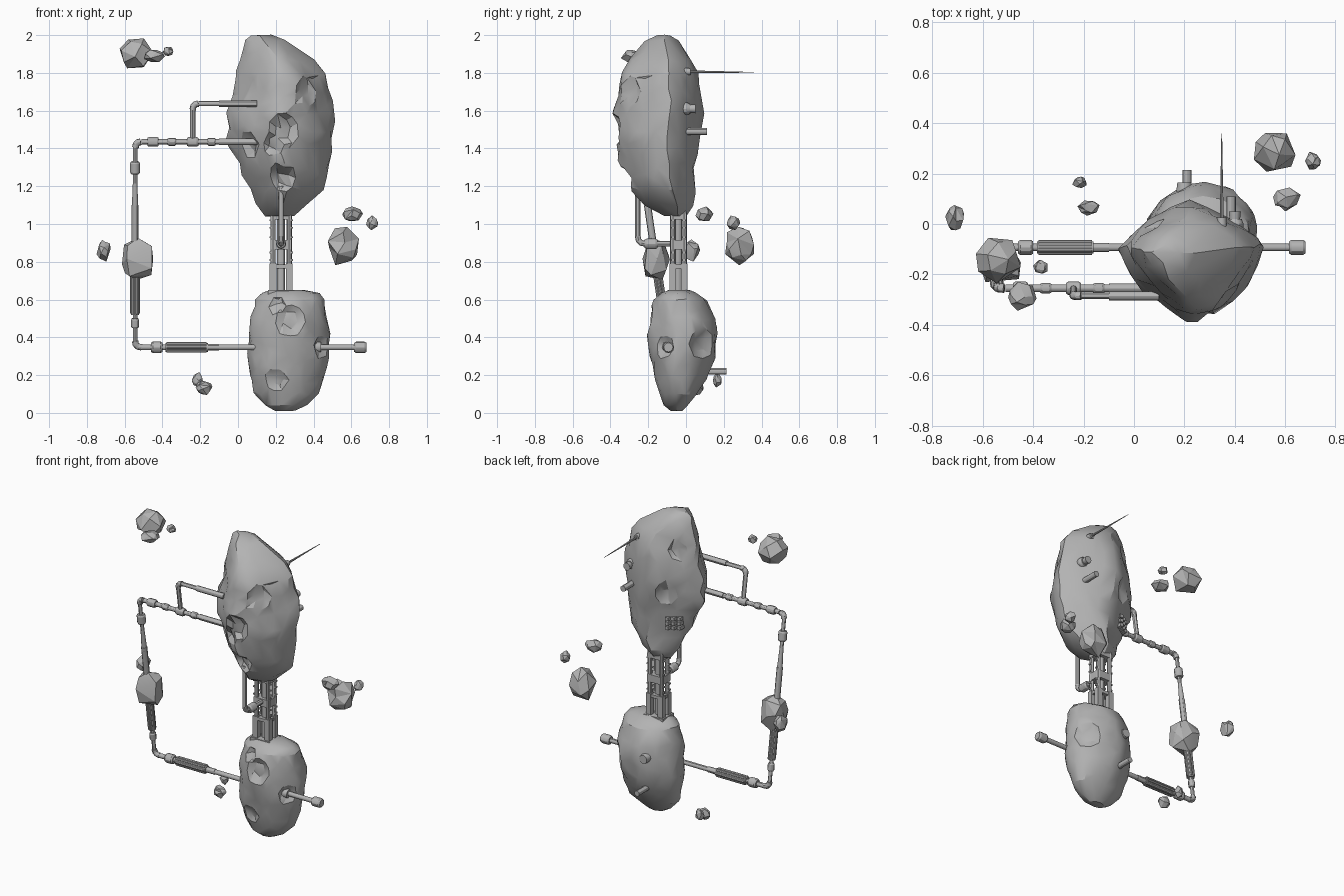
import bpy, bmesh, math
from mathutils import Vector, noise

cube = bpy.data.objects.get("Cube")
if cube:
    bpy.data.objects.remove(cube)

grey = bpy.data.materials.new("stone grey")
grey.use_nodes = True
grey.diffuse_color = (0.45, 0.45, 0.45, 1)
grey.node_tree.nodes["Principled BSDF"].inputs["Base Color"].default_value = (0.45, 0.45, 0.45, 1)


def finish(name, bm, angle=30, keep=1.0):
    """Turn a bmesh into a shaded object, optionally reduced to coarser facets."""
    bmesh.ops.recalc_face_normals(bm, faces=bm.faces)
    mesh = bpy.data.meshes.new(name)
    bm.to_mesh(mesh)
    bm.free()
    mesh.materials.append(grey)
    ob = bpy.data.objects.new(name, mesh)
    bpy.context.collection.objects.link(ob)
    bpy.ops.object.select_all(action='DESELECT')
    ob.select_set(True)
    bpy.context.view_layer.objects.active = ob
    if keep < 1:
        mod = ob.modifiers.new("facets", 'DECIMATE')
        mod.ratio = keep
        bpy.ops.object.modifier_apply(modifier=mod.name)
    bpy.ops.object.shade_smooth_by_angle(angle=math.radians(angle))
    return ob


def add_rod(bm, a, b, r, r2=None, sides=12):
    a, b = Vector(a), Vector(b)
    geo = bmesh.ops.create_cone(bm, cap_ends=True, segments=sides, radius1=r,
                                radius2=r if r2 is None else r2, depth=(b - a).length)
    turn = (b - a).to_track_quat('Z', 'Y')
    for v in geo['verts']:
        v.co = turn @ v.co + (a + b) / 2


def rod(name, a, b, r, r2=None, sides=12):
    bm = bmesh.new()
    add_rod(bm, a, b, r, r2, sides)
    return finish(name, bm)


def coupling(name, a, b, r):
    """Collar with chamfered ends."""
    bm = bmesh.new()
    a, b = Vector(a), Vector(b)
    c = (b - a) * 0.15
    add_rod(bm, a, a + c, r * 0.8, r)
    add_rod(bm, a + c, b - c, r)
    add_rod(bm, b - c, b, r, r * 0.8)
    return finish(name, bm)


def ribbed(name, a, b, r):
    """Core pipe wrapped in lengthwise ribs."""
    bm = bmesh.new()
    a, b = Vector(a), Vector(b)
    add_rod(bm, a, b, r * 0.8)
    turn = (b - a).to_track_quat('Z', 'Y')
    for i in range(6):
        t = i * math.pi / 3
        off = turn @ Vector((math.cos(t), math.sin(t), 0)) * r * 0.68
        add_rod(bm, a.lerp(b, 0.03) + off, a.lerp(b, 0.97) + off, r * 0.32, sides=8)
    return finish(name, bm)


def elbow(name, a, corner, b, r):
    """Bent pipe through a rounded corner."""
    a, corner, b = Vector(a), Vector(corner), Vector(b)
    path = [a.lerp(corner, t).lerp(corner.lerp(b, t), t) for t in (0, 0.33, 0.67, 1)]
    bm = bmesh.new()
    for p, q in zip(path, path[1:]):
        add_rod(bm, p, q, r)
    for p in path[1:-1]:
        geo = bmesh.ops.create_uvsphere(bm, u_segments=10, v_segments=6, radius=r)
        bmesh.ops.translate(bm, verts=geo['verts'], vec=p)
    return finish(name, bm)


def boxes(name, items):
    """Several boxes in one object, each given as centre and size."""
    bm = bmesh.new()
    for c, s in items:
        geo = bmesh.ops.create_cube(bm, size=1)
        for v in geo['verts']:
            v.co = Vector(c) + v.co * Vector(s)
    return finish(name, bm)


def asteroid(name, rows, split, lean_power, full_power, dents, seed):
    """Ball stretched to outline rows (z, x min, x max, y min, y max), then dented.
    The front left quarter uses the fuller power, the rest the leaner one."""
    bm = bmesh.new()
    bmesh.ops.create_icosphere(bm, subdivisions=5, radius=1)
    low, high = rows[0][0], rows[-1][0]
    for v in bm.verts:
        z = low + (v.co.z + 1) / 2 * (high - low)
        i = max(k for k in range(len(rows) - 1) if rows[k][0] <= z + 1e-6)
        p, q = rows[i], rows[i + 1]
        f = (z - p[0]) / (q[0] - p[0])
        _, x0, x1, y0, y1 = [m + (n - m) * f for m, n in zip(p, q)]
        t = math.atan2(v.co.y, v.co.x)
        c, s = math.cos(t), math.sin(t)
        e = full_power if c > 0 > s else lean_power
        k = (abs(c) ** e + abs(s) ** e) ** (-1 / e)
        flat = 0 if abs(v.co.z) > 0.9999 else 1
        xm, ym = (x0 + x1) / 2, y0 + (y1 - y0) * split
        out = flat * k * Vector((c * (x1 - x0) / 2, s * ((y1 - ym) if s > 0 else (ym - y0)), 0))
        pt = Vector((xm, ym, z)) + out
        bump = noise.noise(pt * 8 + Vector((seed, 0, 0))) + 0.5 * noise.noise(pt * 15 + Vector((0, seed, 0)))
        pt += out * (bump * 0.08)
        for centre, r, depth in dents:
            d = (pt - Vector(centre)).length / r
            if d < 1:
                pt -= out.normalized() * depth * min(1, 2.5 * (1 - d))
        v.co = pt
    return finish(name, bm, 26, 0.1)


def pebble(name, centre, size, seed, square=0.0):
    """Small chunky loose rock, made blockier by the square amount."""
    bm = bmesh.new()
    bmesh.ops.create_icosphere(bm, subdivisions=3, radius=1)
    for v in bm.verts:
        n = noise.noise(v.co * 1.7 + Vector((seed * 3.7, seed, 0)))
        block = 1 + square * (1 / max(abs(c) for c in v.co) - 1)
        v.co = Vector(centre) + v.co * block * (1 + 0.25 * n) * Vector(size)
    return finish(name, bm, 15, 0.1)


# Two main asteroids
asteroid("upper_asteroid", [
    (1.04, 0.15, 0.29, -0.11, 0.0), (1.1, 0.1, 0.37, -0.22, 0.04), (1.18, 0.06, 0.45, -0.29, 0.05),
    (1.3, 0.0, 0.49, -0.34, 0.05), (1.5, -0.06, 0.51, -0.4, 0.08), (1.6, -0.06, 0.5, -0.39, 0.09),
    (1.7, -0.03, 0.49, -0.37, 0.08), (1.8, -0.01, 0.46, -0.34, 0.06), (1.865, 0.01, 0.41, -0.3, 0.03),
    (1.9, 0.015, 0.35, -0.28, 0.01), (1.97, 0.03, 0.25, -0.22, -0.04), (2.0, 0.07, 0.18, -0.15, -0.09)],
    0.62, 1.32, 1.5, [
    ((0.35, -0.29, 1.7), 0.07, 0.025), ((0.24, -0.38, 1.5), 0.08, 0.045), ((0.17, -0.36, 1.42), 0.06, 0.035),
    ((0.23, -0.32, 1.24), 0.075, 0.045), ((0.06, -0.25, 1.42), 0.06, 0.025), ((0.06, 0.0, 1.78), 0.06, 0.025),
    ((0.12, 0.03, 1.5), 0.07, 0.025)], 3.1)
asteroid("lower_asteroid", [
    (0.01, 0.2, 0.3, -0.08, -0.02), (0.04, 0.15, 0.36, -0.12, 0.01), (0.1, 0.09, 0.43, -0.14, 0.06),
    (0.2, 0.06, 0.46, -0.17, 0.12), (0.3, 0.06, 0.48, -0.19, 0.15), (0.42, 0.06, 0.48, -0.2, 0.165),
    (0.5, 0.07, 0.47, -0.2, 0.15), (0.6, 0.09, 0.46, -0.17, 0.1), (0.635, 0.13, 0.43, -0.13, 0.05),
    (0.65, 0.17, 0.36, -0.1, 0.02)], 0.5, 1.9, 1.9, [
    ((0.28, -0.2, 0.49), 0.08, 0.035), ((0.2, -0.18, 0.58), 0.05, 0.025), ((0.43, 0.08, 0.37), 0.08, 0.025),
    ((0.2, -0.17, 0.17), 0.06, 0.02), ((0.44, -0.11, 0.35), 0.055, 0.025)], 8.4)

# Neck truss between the asteroids
nx, ny = 0.228, -0.04
for i, (sx, sy) in enumerate([(-1, -1), (1, -1), (-1, 1), (1, 1)]):
    px, py = nx + sx * 0.043, ny + sy * 0.03
    boxes(f"neck_post_{i}", [((px, py, 0.69), (0.035, 0.034, 0.2))])
    rod(f"neck_rail_{i}", (px, py, 0.7), (px, py, 1.12), 0.014, sides=8)
    boxes(f"neck_bolts_{i}", [((px + sx * 0.012, py, z), (0.014, 0.016, 0.01))
                              for z in (0.81, 0.85, 0.93, 0.98, 1.02)])
rod("neck_core", (nx, ny, 0.6), (nx, ny, 1.12), 0.022)
boxes("neck_collars", [((nx, ny, z), (0.11, 0.085, h))
                       for z, h in ((0.775, 0.02), (0.89, 0.05), (1.04, 0.03))])
boxes("neck_base", [((nx, ny, 0.635), (0.14, 0.115, 0.03))])

# Feed pipe from the upper asteroid to the neck
rod("feed_pipe_drop", (nx, -0.255, 1.2), (nx, -0.255, 0.93), 0.014)
elbow("feed_pipe_elbow", (nx, -0.255, 0.935), (nx, -0.255, 0.895), (nx, -0.215, 0.895), 0.015)
coupling("feed_pipe_coupling", (nx, -0.22, 0.895), (nx, -0.15, 0.895), 0.027)
rod("feed_pipe_end", (nx, -0.16, 0.895), (nx, ny, 0.895), 0.015)

# Upper side arm
ax, ay, az = -0.54, -0.255, 1.435
rod("upper_arm_pipe", (0.1, ay, az), (-0.51, ay, az), 0.014)
rod("upper_arm_sleeve", (0.1, ay, az), (-0.1, ay, az), 0.018)
for i, (x, h, r) in enumerate([(-0.45, 0.03, 0.026), (-0.35, 0.022, 0.021), (-0.24, 0.03, 0.026), (-0.14, 0.022, 0.021)]):
    coupling(f"upper_arm_coupling_{i}", (x - h, ay, az), (x + h, ay, az), r)
elbow("upper_arm_elbow", (-0.515, ay, az), (ax - 0.002, ay, az), (ax - 0.003, -0.25, 1.405), 0.018)

# Branch pipe above the side arm
rod("branch_sleeve", (0.1, -0.285, 1.637), (-0.1, -0.285, 1.637), 0.018)
rod("branch_pipe", (-0.09, -0.285, 1.637), (-0.21, -0.285, 1.637), 0.013)
elbow("branch_elbow", (-0.21, -0.285, 1.637), (-0.24, -0.285, 1.637), (-0.24, -0.283, 1.605), 0.017)
rod("branch_drop", (-0.24, -0.283, 1.61), (-0.24, ay, az), 0.014)


# Long leaning arm, with the depth following its height
def lean(z):
    return (ax - 0.005, -0.095 - 0.15 * (z - 0.36) / 1.02, z)


rod("long_arm_core", lean(0.38), lean(1.42), 0.012)
coupling("long_arm_top_coupling", lean(1.265), lean(1.33), 0.027)
rod("long_arm_taper", lean(1.09), lean(1.24), 0.017, 0.011)
rod("long_arm_sleeve", lean(0.88), lean(1.1), 0.019)
ribbed("long_arm_ribbed", lean(0.52), lean(0.74), 0.027)
coupling("long_arm_low_coupling", lean(0.45), lean(0.5), 0.021)
pebble("arm_rock", (-0.53, -0.16, 0.81), (0.08, 0.066, 0.1), 6, 0.4)
elbow("long_arm_elbow", lean(0.38), (ax - 0.004, -0.093, 0.347), (-0.51, -0.093, 0.347), 0.017)

# Lower arm through the lower asteroid
ly, lz = -0.093, 0.347
rod("lower_arm_pipe", (-0.52, ly, lz), (0.64, ly, lz), 0.015)
coupling("lower_arm_coupling", (-0.46, ly, lz), (-0.4, ly, lz), 0.03)
ribbed("lower_arm_ribbed", (-0.385, ly, lz), (-0.16, ly, lz), 0.03)
rod("lower_arm_sleeve", (-0.17, ly, lz), (-0.1, ly, lz), 0.018)
coupling("lower_arm_end", (0.615, ly, lz), (0.68, ly, lz), 0.03)
rod("lower_arm_socket", (0.36, ly, lz), (0.44, ly, lz), 0.04, 0.028)

# Antenna and rear fittings
rod("antenna_mount", (0.348, -0.08, 1.806), (0.348, 0.025, 1.806), 0.024, 0.018)
rod("antenna", (0.348, 0.0, 1.806), (0.348, 0.36, 1.803), 0.008, 0.0015, 8)
coupling("rear_nozzle_base", (0.4, -0.1, 1.61), (0.4, 0.02, 1.61), 0.034)
rod("rear_nozzle", (0.4, 0.0, 1.61), (0.4, 0.05, 1.61), 0.019, 0.024)
rod("rear_pipe", (0.385, -0.08, 1.49), (0.385, 0.11, 1.49), 0.019)
rod("lower_rear_pipe", (0.21, 0.03, 0.22), (0.21, 0.215, 0.22), 0.018)
rod("lower_rear_port", (0.2, 0.1, 0.43), (0.2, 0.165, 0.43), 0.036, 0.028)
boxes("side_machinery", [((0.06 + 0.03 * i, -0.03 + 0.02 * i, 1.27 + 0.03 * j), (0.024, 0.045, 0.022))
                         for i in range(3) for j in range(3)])

# Loose drifting rocks
for i, (c, s) in enumerate([
        ((-0.54, -0.14, 1.9), (0.082, 0.082, 0.08)), ((-0.445, -0.285, 1.89), (0.055, 0.05, 0.032)),
        ((-0.37, -0.17, 1.915), (0.028, 0.028, 0.024)), ((0.56, 0.285, 0.885), (0.08, 0.078, 0.096)),
        ((0.605, 0.1, 1.05), (0.05, 0.045, 0.036)), ((0.71, 0.25, 1.005), (0.03, 0.032, 0.034)),
        ((-0.71, 0.025, 0.86), (0.035, 0.048, 0.052)), ((-0.215, 0.165, 0.175), (0.027, 0.022, 0.036)),
        ((-0.18, 0.065, 0.135), (0.04, 0.03, 0.036))]):
    pebble(f"drifting_rock_{i}", c, s, i + 1)
